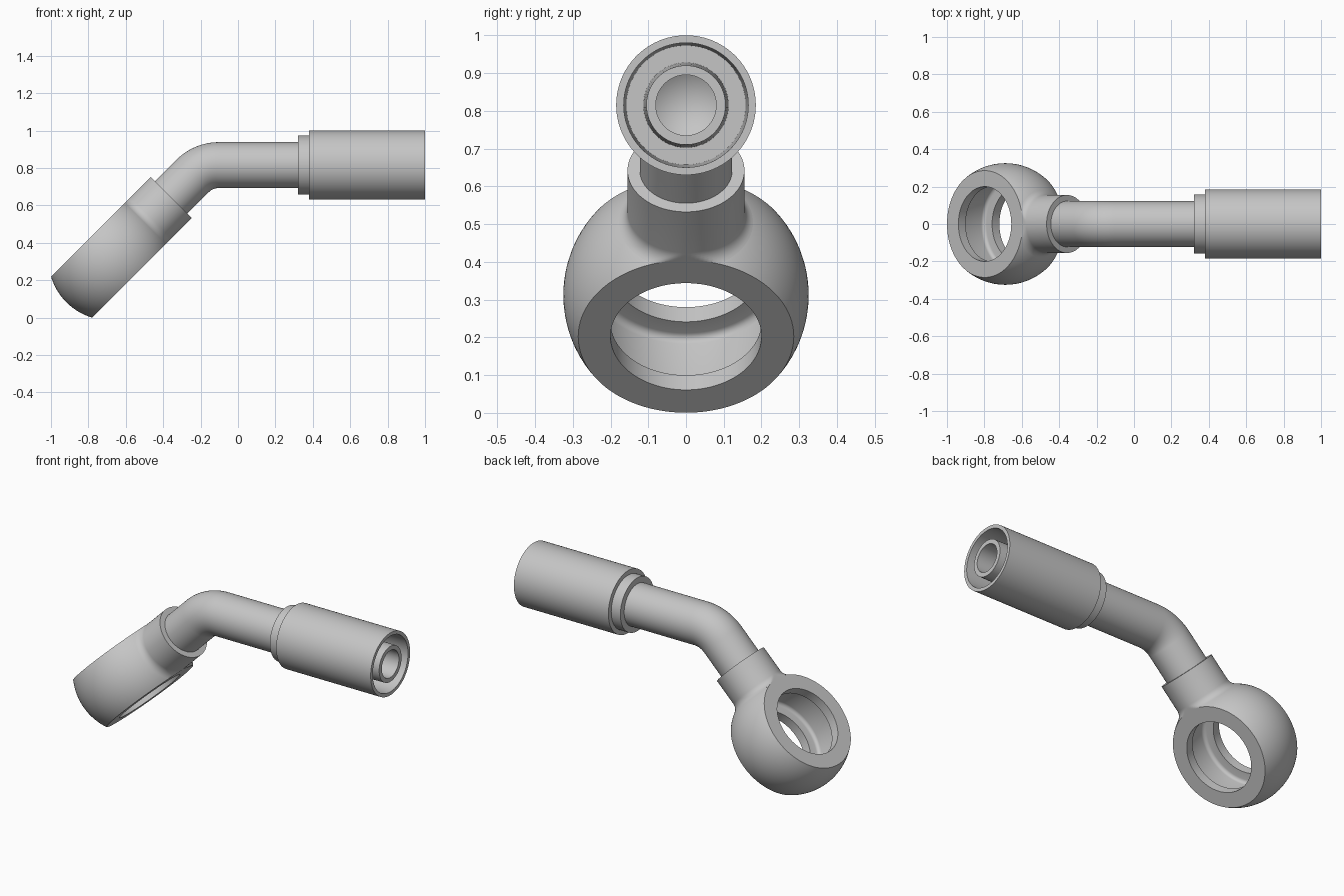
import bpy, bmesh
from math import sin, cos, tan, pi, radians, sqrt
from mathutils import Vector

cube = bpy.data.objects.get("Cube")
if cube:
    bpy.data.objects.remove(cube, do_unlink=True)

STEEL = (0.56, 0.56, 0.56, 1)
steel = bpy.data.materials.new("plain steel grey")
steel.use_nodes = True
steel.diffuse_color = STEEL
bsdf = next(n for n in steel.node_tree.nodes if n.type == 'BSDF_PRINCIPLED')
bsdf.inputs["Base Color"].default_value = STEEL

SIDES = 96
TILT = radians(45)


def along(x, z, angle, profile):
    """Stations on a straight axis from (distance, radius) pairs."""
    return [(x + d * cos(angle), z + d * sin(angle), angle, r) for d, r in profile]


def arc(cx, cy, r, a0, a1, steps):
    """Points on a circular arc, angles in radians."""
    angles = [a0 + (a1 - a0) * i / steps for i in range(steps + 1)]
    return [(cx + r * cos(a), cy + r * sin(a)) for a in angles]


def loft(name, stations, wrap=False, limit=9):
    """Skin circular rings placed along a path in the xz plane."""
    bm = bmesh.new()
    rings = []
    for x, z, a, r in stations:
        side = Vector((-sin(a), 0, cos(a)))
        ring = []
        for i in range(SIDES):
            t = 2 * pi * i / SIDES
            h = max(-limit, min(limit, r * sin(t)))
            ring.append(bm.verts.new(Vector((x, r * cos(t), z)) + side * h))
        rings.append(ring)
    pairs = list(zip(rings, rings[1:]))
    if wrap:
        pairs.append((rings[-1], rings[0]))
    for a, b in pairs:
        for i in range(SIDES):
            j = (i + 1) % SIDES
            bm.faces.new((a[i], a[j], b[j], b[i]))
    bmesh.ops.remove_doubles(bm, verts=bm.verts, dist=1e-5)
    bmesh.ops.recalc_face_normals(bm, faces=bm.faces)
    mesh = bpy.data.meshes.new(name)
    bm.to_mesh(mesh)
    bm.free()
    mesh.materials.append(steel)
    ob = bpy.data.objects.new(name, mesh)
    bpy.context.collection.objects.link(ob)
    bpy.ops.object.select_all(action='DESELECT')
    ob.select_set(True)
    bpy.context.view_layer.objects.active = ob
    bpy.ops.object.shade_smooth_by_angle(angle=radians(30))
    return ob


# Ring eye: truncated ball with a bore and a filleted inner groove
EYE_X, EYE_Z = -0.688, 0.312
BALL, HALF, BORE = 0.325, 0.155, 0.2
GROOVE, GROOVE_HALF, ROUND = 0.262, 0.1, 0.02
face_r = sqrt(BALL ** 2 - HALF ** 2)
rise = radians(28.5)
profile = [(-HALF, BORE), (-HALF, face_r)]
profile += [(h, r) for r, h in arc(0, 0, BALL, -rise, rise, 24)][1:-1]
profile += [(HALF, face_r), (HALF, BORE), (GROOVE_HALF, BORE)]
profile += [(h, r) for r, h in arc(GROOVE - ROUND, GROOVE_HALF - ROUND, ROUND, pi / 2, 0, 6)]
profile += [(h, r) for r, h in arc(GROOVE - ROUND, ROUND - GROOVE_HALF, ROUND, 0, -pi / 2, 6)]
profile += [(-GROOVE_HALF, BORE)]
loft("ring_eye", along(EYE_X, EYE_Z, TILT + pi / 2, profile), wrap=True)

# Neck: stub with a fillet onto the ball, flush with the flat faces
FILLET = 0.05
fillet_r = HALF + FILLET
fillet_d = sqrt((BALL + FILLET) ** 2 - fillet_r ** 2)
start = pi + radians(33)
neck = arc(fillet_d, fillet_r, FILLET, start, 1.5 * pi, 8)
neck = [(neck[0][0], 0)] + neck + [(0.467, HALF), (0.467, 0)]
loft("neck", along(EYE_X, EYE_Z, TILT, neck), limit=HALF)

# Bent tube: tilted leg, bend, straight leg, nipple and blind bore
AXIS_Z, TUBE, BEND = 0.8155, 0.1225, 0.2
corner_x = EYE_X + AXIS_Z - EYE_Z
bend_x = corner_x + BEND * tan(TILT / 2)
stations = along(EYE_X, EYE_Z, TILT, [(0.44, 0), (0.44, TUBE)])
for i in range(17):
    a = TILT * (1 - i / 16)
    stations.append((bend_x - BEND * sin(a), AXIS_Z - BEND + BEND * cos(a), a, TUBE))
stations += along(0, AXIS_Z, 0, [(0.44, TUBE), (0.44, 0.113), (1, 0.105),
                                 (1, 0.08), (0.02, 0.08), (-0.03, 0)])
loft("bent_tube", stations)

# Crimp sleeve: stepped hollow shell around the nipple
loft("crimp_sleeve", along(0, AXIS_Z, 0, [
    (0.32, 0.11), (0.32, 0.158), (0.38, 0.158), (0.38, 0.185),
    (1, 0.185), (1, 0.165), (0.45, 0.158), (0.45, 0.11)]), wrap=True)
